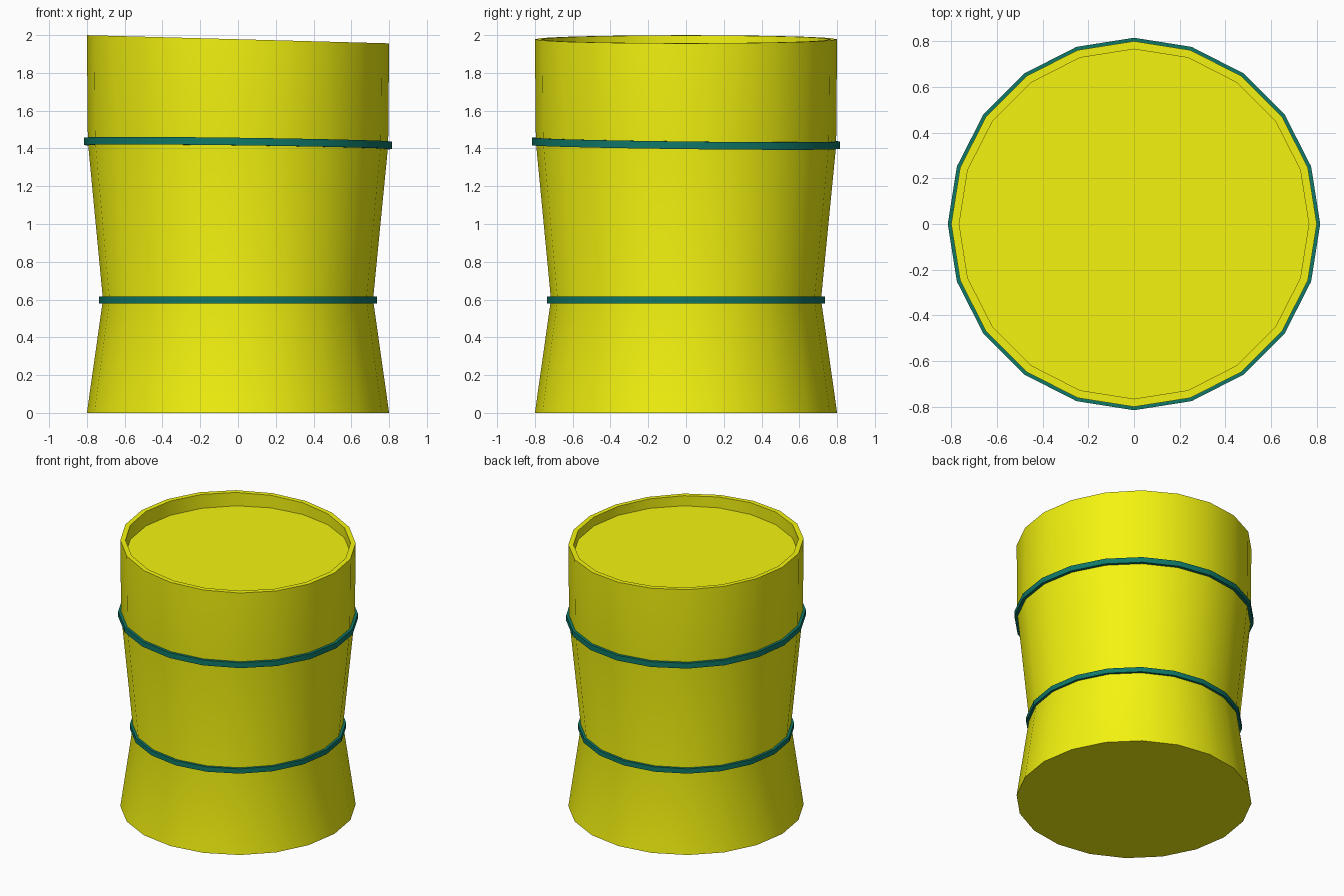
import bpy, bmesh, math

if "Cube" in bpy.data.objects:
    bpy.data.objects.remove(bpy.data.objects["Cube"])

SIDES = 20


def material(name, color):
    m = bpy.data.materials.new(name)
    m.diffuse_color = color
    m.use_nodes = True
    m.node_tree.nodes["Principled BSDF"].inputs["Base Color"].default_value = m.diffuse_color
    return m


def add_ring(bm, radius, z, slope_x=0.0, slope_y=0.0):
    """Ring of vertices on a plane that may lean slightly."""
    verts = []
    for i in range(SIDES):
        a = 2 * math.pi * i / SIDES
        x, y = radius * math.cos(a), radius * math.sin(a)
        verts.append(bm.verts.new((x, y, z + slope_x * x + slope_y * y)))
    return verts


def lathe(name, profile, mat, closed=False):
    """Joins rings (radius, z, slope_x, slope_y); caps the ends or closes the loop."""
    bm = bmesh.new()
    rings = [add_ring(bm, *p) for p in profile]
    pairs = list(zip(rings, rings[1:]))
    if closed:
        pairs.append((rings[-1], rings[0]))
    else:
        bm.faces.new(rings[0][::-1])
        bm.faces.new(rings[-1])
    for low, high in pairs:
        for i in range(SIDES):
            j = (i + 1) % SIDES
            bm.faces.new((low[i], low[j], high[j], high[i]))
    bmesh.ops.recalc_face_normals(bm, faces=bm.faces)
    mesh = bpy.data.meshes.new(name)
    bm.to_mesh(mesh)
    bm.free()
    mesh.materials.append(mat)
    obj = bpy.data.objects.new(name, mesh)
    bpy.context.collection.objects.link(obj)
    bpy.ops.object.select_all(action='DESELECT')
    obj.select_set(True)
    bpy.context.view_layer.objects.active = obj
    bpy.ops.object.shade_smooth_by_angle(angle=math.radians(30))
    return obj


def band(name, radius, inner, z, half, mat, sx=0.0, sy=0.0):
    return lathe(name, [(inner, z - half, sx, sy), (radius, z - half, sx, sy),
                        (radius, z + half, sx, sy), (inner, z + half, sx, sy)],
                 mat, closed=True)


yellow = material("yellow_paint", (0.9, 0.9, 0.005, 1))
teal = material("teal_paint", (0.005, 0.19, 0.14, 1))

# Barrel body with slanted rim and a flat recessed lid
RIM = -0.027
BX, BY = -0.013, -0.012
lathe("barrel_body", [
    (0.80, 0.0),
    (0.715, 0.6),
    (0.795, 1.427, BX, BY),
    (0.80, 1.978, RIM),
    (0.765, 1.978, RIM),
    (0.765, 1.89),
], yellow)

# Hoops around the body, the upper one slightly askew
band("lower_hoop", 0.735, 0.70, 0.598, 0.018, teal)
band("upper_hoop", 0.815, 0.78, 1.427, 0.02, teal, BX, BY)
